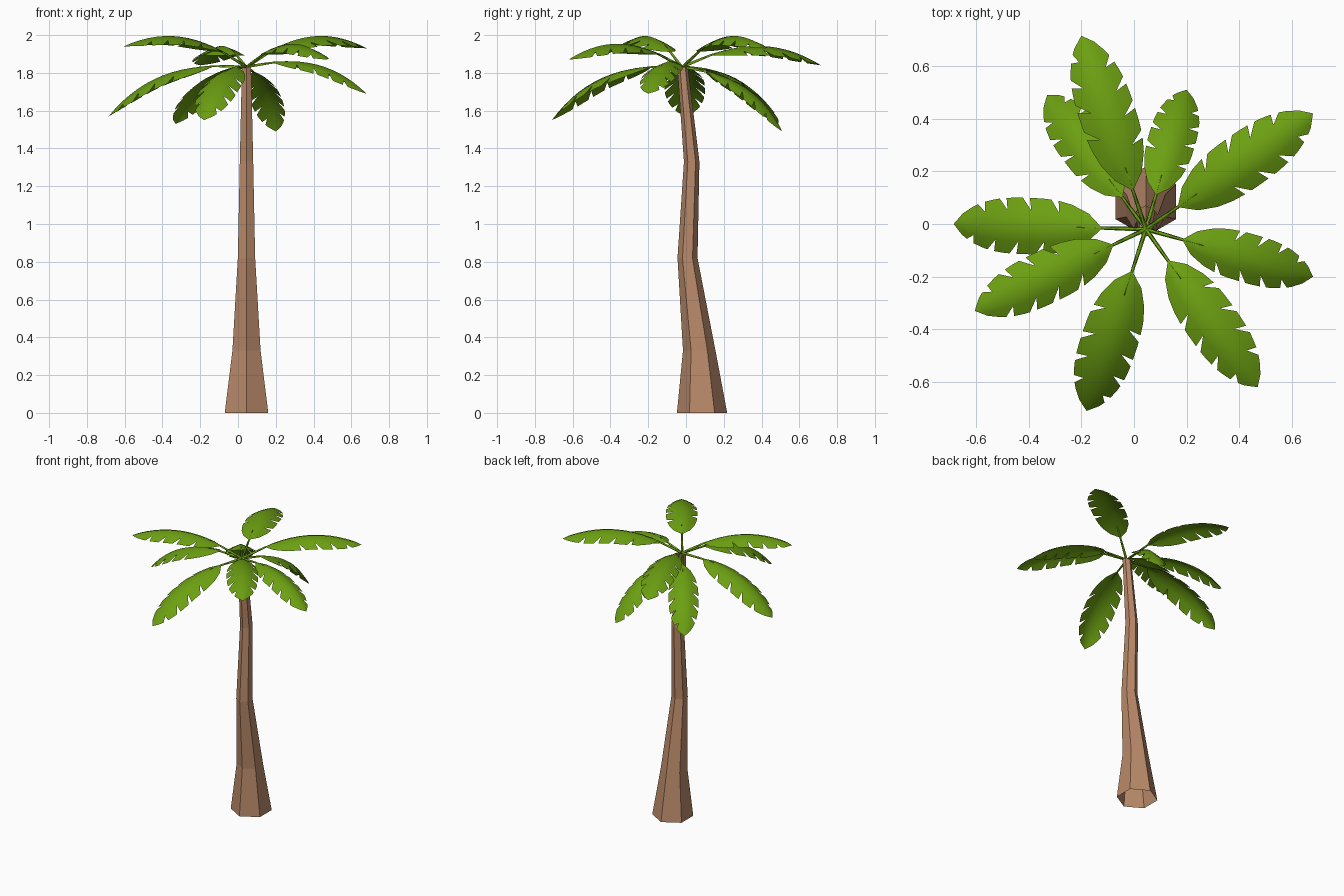
import bpy, bmesh, math
from mathutils import Vector

cube = bpy.data.objects.get("Cube")
if cube:
    bpy.data.objects.remove(cube, do_unlink=True)


def material(name, rgb):
    m = bpy.data.materials.new(name)
    m.use_nodes = True
    m.diffuse_color = (*rgb, 1)
    m.node_tree.nodes["Principled BSDF"].inputs["Base Color"].default_value = (*rgb, 1)
    return m


bark = material("bark_brown", (0.48, 0.25, 0.14))
green = material("leaf_green", (0.15, 0.35, 0.006))


def finish(bm, name, mat, smooth):
    """Turn a bmesh into a shaded, coloured object."""
    for f in bm.faces:
        f.smooth = smooth
    mesh = bpy.data.meshes.new(name)
    bm.to_mesh(mesh)
    bm.free()
    mesh.materials.append(mat)
    ob = bpy.data.objects.new(name, mesh)
    bpy.context.collection.objects.link(ob)
    return ob


def tube(bm, rings, cap_end=True):
    """Skin a list of equal rings of points, open at the start."""
    loops = [[bm.verts.new(p) for p in ring] for ring in rings]
    n = len(loops[0])
    for a, b in zip(loops, loops[1:]):
        for i in range(n):
            j = (i + 1) % n
            bm.faces.new((a[i], a[j], b[j], b[i]))
    if cap_end:
        bm.faces.new(loops[-1])


# Trunk: leaning six-sided tube, open underneath (y centre, height, radius)
TRUNK_X = 0.045
TRUNK = [(0.085, 0, 0.133), (0.07, 0.33, 0.086), (0.008, 0.82, 0.053),
         (0.03, 1.33, 0.041), (-0.018, 1.83, 0.028)]
bm = bmesh.new()
tube(bm, [[(TRUNK_X + r * math.sin(-k * math.pi / 3), y + r * math.cos(k * math.pi / 3), z)
           for k in range(6)] for y, z, r in TRUNK])
finish(bm, "trunk", bark, False)

# Fronds: each arches from the crown to its tip
CROWN = Vector((TRUNK_X, -0.02, 1.835))
TIPS = [(-0.2, 0.715, 1.84), (-0.33, 0.49, 1.53), (0.2, 0.51, 1.49),
        (0.68, 0.42, 1.93), (0.68, -0.2, 1.69), (0.47, -0.62, 1.87),
        (-0.18, -0.71, 1.55), (-0.605, -0.33, 1.94), (-0.685, 0, 1.57)]
STATIONS = [0, 0.08, 0.18, 0.27, 0.36, 0.45, 0.53, 0.61, 0.69, 0.77, 0.85, 0.93, 1]
NOTCHES = ({3, 5, 7, 9}, {4, 6, 8, 10})
LEAF_START = 0.2


def half_width(u):
    return max(0, 1 - abs(2 * u - 1) ** 2.7) ** 0.8


def frond(tip, number):
    axis = Vector(tip) - CROWN
    size = axis.length
    side = axis.cross(Vector((0, 0, 1))).normalized()
    up = side.cross(axis).normalized()

    def point(t, s):
        arch = 0.6 * t ** 1.15 * (1 - t) - 0.065 * abs(s) ** 1.3
        return CROWN + axis * t + (up * arch + side * 0.138 * s) * size

    def blade(u, s):
        return point(LEAF_START + (1 - LEAF_START) * u, s)

    bm = bmesh.new()
    # Leaf halves: a continuous inner strip and an outer strip with torn notches
    for sign in (1, -1):
        cuts = NOTCHES[(number + (sign > 0)) % 2]

        def outer(i, opening):
            u = STATIONS[i]
            u = u + 0.16 * u * (1 - u) + (opening if i in cuts else 0)
            return blade(u, sign * half_width(u))

        for i in range(len(STATIONS) - 1):
            a, b = STATIONS[i], STATIONS[i + 1]
            inner_a = blade(a, sign * 0.55 * half_width(a))
            inner_b = blade(b, sign * 0.55 * half_width(b))
            strips = ((blade(a, 0), blade(b, 0), inner_b, inner_a),
                      (inner_a, inner_b, outer(i + 1, -0.012), outer(i, 0.035)))
            for quad in strips:
                bm.faces.new([bm.verts.new(p) for p in quad[::sign]])
    bmesh.ops.remove_doubles(bm, verts=bm.verts, dist=0.0005)
    bmesh.ops.dissolve_degenerate(bm, edges=bm.edges, dist=0.0005)

    # Stalk: thin three-sided tube running into the leaf
    rings = []
    for t, r in ((0, 0.01), (0.1, 0.009), (0.2, 0.007), (0.32, 0.002)):
        centre = point(t, 0) - up * r * 0.5
        rings.append([centre + up * r * math.cos(k) + side * r * math.sin(k)
                      for k in (0, math.tau / 3, 2 * math.tau / 3)])
    tube(bm, rings)
    finish(bm, "frond_%d" % number, green, True)


for number, tip in enumerate(TIPS, 1):
    frond(tip, number)
